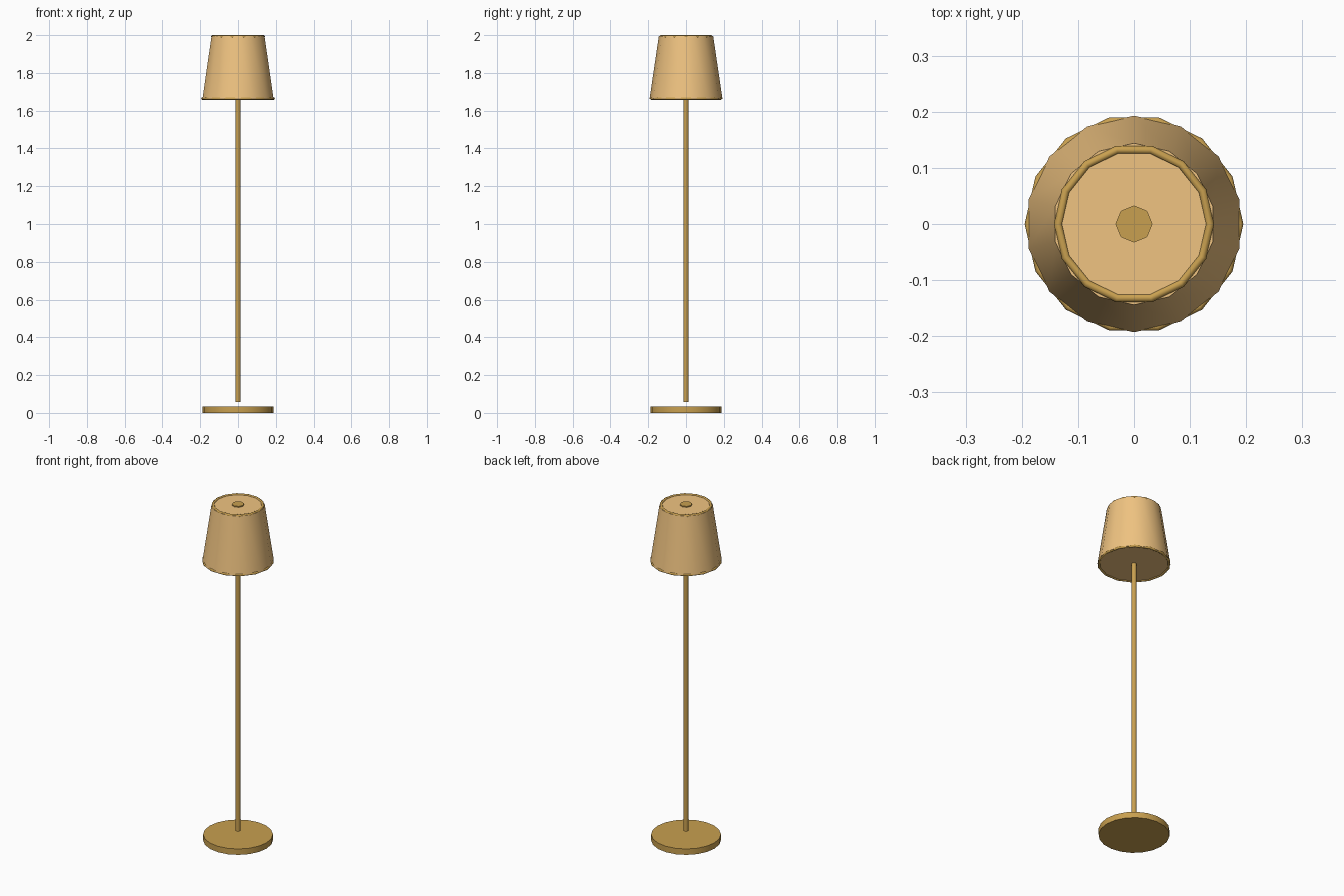
import bpy, math

if "Cube" in bpy.data.objects:
    bpy.data.objects.remove(bpy.data.objects["Cube"])


def material(name, rgb):
    m = bpy.data.materials.new(name)
    m.diffuse_color = (*rgb, 1)
    m.use_nodes = True
    m.node_tree.nodes["Principled BSDF"].inputs["Base Color"].default_value = m.diffuse_color
    return m


gold = material("gold_metal", (0.58, 0.35, 0.08))
fabric = material("warm_fabric", (0.87, 0.55, 0.22))


def finish(name, mat):
    ob = bpy.context.object
    ob.name = name
    ob.data.materials.append(mat)
    bpy.ops.object.shade_smooth_by_angle(angle=math.radians(50))
    return ob


def frustum(name, r1, r2, z1, z2, sides, mat):
    bpy.ops.mesh.primitive_cone_add(vertices=sides, radius1=r1, radius2=r2,
                                    depth=z2 - z1, location=(0, 0, (z1 + z2) / 2))
    return finish(name, mat)


def ring(name, major, minor, z):
    bpy.ops.mesh.primitive_torus_add(major_segments=14, minor_segments=8,
                                     major_radius=major, minor_radius=minor,
                                     location=(0, 0, z))
    return finish(name, gold)


# Round foot and slim pole (pole floats just above the foot)
frustum("base", 0.188, 0.188, 0, 0.035, 20, gold)
frustum("pole", 0.014, 0.014, 0.058, 1.67, 8, gold)

# Closed tapered shade with metal trim at both rims
frustum("shade", 0.193, 0.144, 1.662, 1.994, 14, fabric)
ring("shade_bottom_trim", 0.188, 0.007, 1.664)
ring("shade_top_trim", 0.1355, 0.0075, 1.9925)

# Button on top of the shade
frustum("top_button", 0.033, 0.033, 1.985, 2.0, 8, gold)
